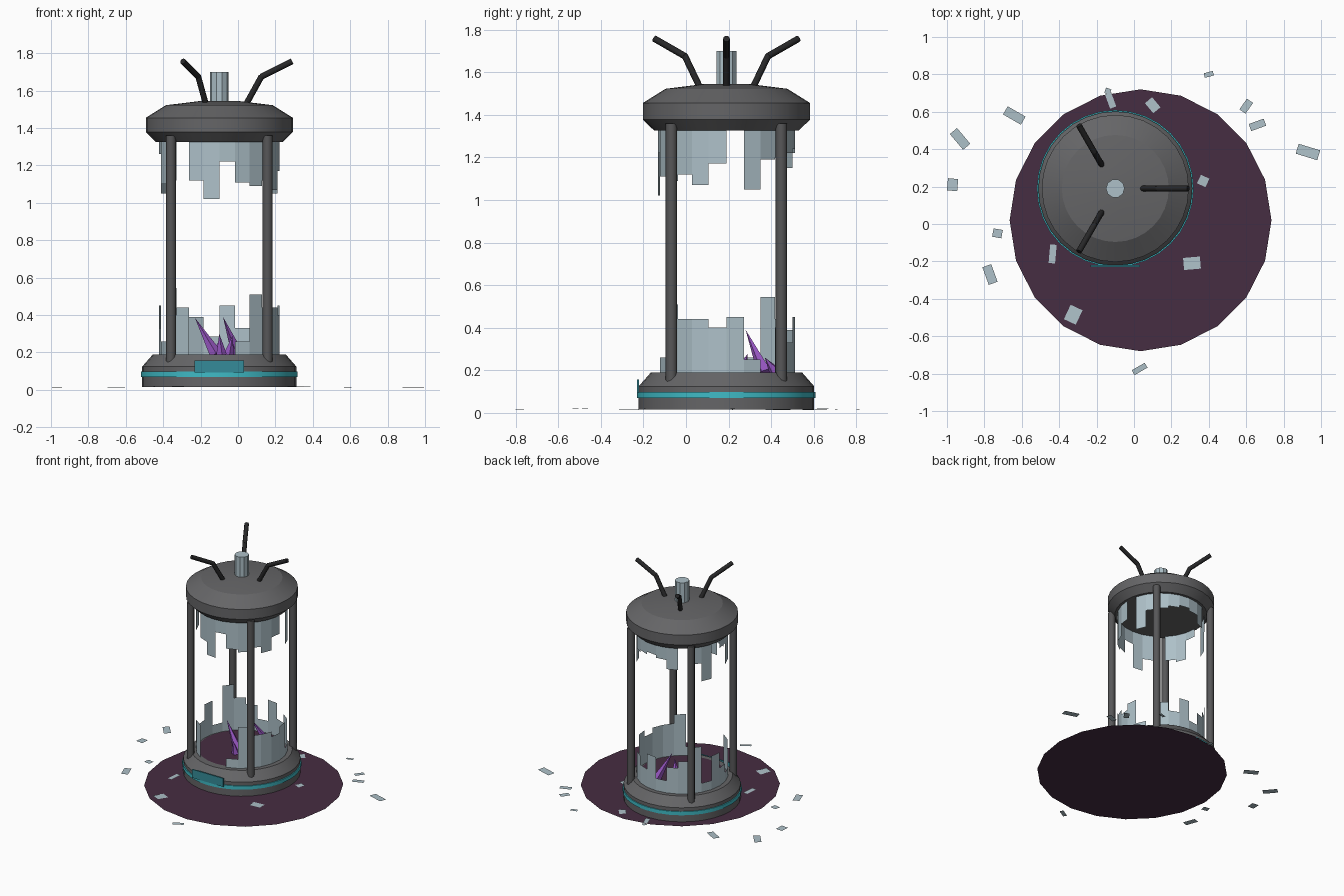
import bpy, bmesh, math, random
from mathutils import Vector, Matrix

if "Cube" in bpy.data.objects:
    bpy.data.objects.remove(bpy.data.objects["Cube"])

random.seed(4)
CX, CY = -0.10, 0.19      # axis of the tank


def material(name, r, g, b):
    m = bpy.data.materials.new(name)
    m.diffuse_color = (r, g, b, 1)
    m.use_nodes = True
    m.node_tree.nodes["Principled BSDF"].inputs["Base Color"].default_value = m.diffuse_color
    return m


GREY = material("grey metal", 0.13, 0.13, 0.135)
POST = material("post metal", 0.095, 0.095, 0.098)
BLACK = material("black hose", 0.02, 0.02, 0.021)
GLASS = material("pale glass", 0.42, 0.53, 0.58)
TEAL = material("teal glow", 0.05, 0.50, 0.57)
PANEL = material("panel teal", 0.035, 0.26, 0.32)
STAIN = material("dark purple", 0.062, 0.026, 0.054)
CRYSTAL = material("violet crystal", 0.30, 0.09, 0.52)


def finish(name, bm, mat, smooth=None):
    me = bpy.data.meshes.new(name)
    bm.to_mesh(me)
    bm.free()
    me.materials.append(mat)
    ob = bpy.data.objects.new(name, me)
    bpy.context.collection.objects.link(ob)
    if smooth:
        bpy.ops.object.select_all(action='DESELECT')
        ob.select_set(True)
        bpy.context.view_layer.objects.active = ob
        bpy.ops.object.shade_smooth_by_angle(angle=math.radians(smooth))
    return ob


def lathe(name, profile, mat, sides=32, center=(CX, CY), smooth=20, caps=True):
    """Turn (radius, z) points around a vertical axis."""
    bm = bmesh.new()
    rings = []
    for r, z in profile:
        rings.append([bm.verts.new((center[0] + r * math.cos(math.tau * i / sides),
                                    center[1] + r * math.sin(math.tau * i / sides), z))
                      for i in range(sides)])
    for a, b in zip(rings, rings[1:]):
        for i in range(sides):
            j = (i + 1) % sides
            bm.faces.new((a[i], a[j], b[j], b[i]))
    if caps:
        if len(rings) > 1:
            bm.faces.new(rings[0][::-1])
        bm.faces.new(rings[-1])
    return finish(name, bm, mat, smooth)


def rod(bm, p, q, r1, r2, sides=8):
    """Add a straight tapered rod from p to q."""
    p, q = Vector(p), Vector(q)
    d = q - p
    mtx = Matrix.Translation((p + q) / 2) @ d.to_track_quat('Z', 'Y').to_matrix().to_4x4()
    bmesh.ops.create_cone(bm, cap_ends=True, segments=sides, radius1=r1, radius2=r2,
                          depth=d.length, matrix=mtx)


def polar(r, deg, z):
    a = math.radians(deg)
    return (CX + r * math.cos(a), CY + r * math.sin(a), z)


# Stain on the ground and the floor inside the tank
lathe("ground_stain", [(0.70, 0.015)], STAIN, 20, (0.035, 0.02), None)
lathe("tank_floor", [(0.31, 0.194)], STAIN, 24, smooth=None)

# Base, glowing ring, lid and the stub on the lid
lathe("base", [(0.412, 0.016), (0.412, 0.125), (0.355, 0.19)], GREY)
lathe("glow_ring", [(0.411, 0.07), (0.419, 0.07), (0.419, 0.098), (0.411, 0.098)],
      TEAL, caps=False)
lathe("lid", [(0.34, 1.326), (0.393, 1.378), (0.393, 1.455), (0.286, 1.522), (0.10, 1.545)], GREY)
lathe("lid_stub", [(0.05, 1.53), (0.05, 1.70)], GLASS, 10, smooth=None)

# Control panel on the front of the base
bm = bmesh.new()
bmesh.ops.create_cube(bm, size=1, matrix=Matrix.Translation((-0.10, -0.225, 0.125))
                      @ Matrix.Diagonal((0.265, 0.009, 0.065, 1)))
finish("control_panel", bm, PANEL)

# Four posts
bm = bmesh.new()
for k in range(4):
    rod(bm, polar(0.365, 45 + 90 * k, 0.14), polar(0.365, 45 + 90 * k, 1.36), 0.027, 0.027)
finish("posts", bm, POST, 50)

# Three bent hoses on the lid
bm = bmesh.new()
for deg in (0, 120, 240):
    foot, bend, tip = (polar(r, deg, z) for r, z in ((0.145, 1.53), (0.225, 1.675), (0.39, 1.757)))
    rod(bm, foot, bend, 0.016, 0.016)
    rod(bm, bend, tip, 0.016, 0.016)
    bmesh.ops.create_icosphere(bm, subdivisions=1, radius=0.0165, matrix=Matrix.Translation(bend))
finish("hoses", bm, BLACK, 50)


# Broken glass wall: 24 strips of uneven length, 0 where a strip is missing
def glass_wall(name, root, ends):
    bm = bmesh.new()
    for k, end in enumerate(ends):
        if end:
            lo, hi = min(root, end), max(root, end)
            bm.faces.new([bm.verts.new(polar(0.322, d, z)) for d, z in
                          ((15 * k, lo), (15 * k + 15, lo), (15 * k + 15, hi), (15 * k, hi))])
    finish(name, bm, GLASS)


glass_wall("lower_glass", 0.18,
           [.45, .25, 0, .40, .33, .45, .285, .39, .44, .545, .26, .45,
            .33, .26, .40, .44, 0, 0, 0, .26, .51, .44, .44, .40])
glass_wall("upper_glass", 1.335,
           [0, 1.05, 1.19, 1.2, 1.22, 1.24, 1.22, 1.15, 0, 1.19, 1.05, 0,
            1.26, 1.1, 1.12, 0, 1.12, 1.02, 1.22, 1.11, 1.09, 1.12, 1.07, 1.17])

# Crystals growing from the tank floor
bm = bmesh.new()
for base, tip, r in (((-.12, .17, .19), (-.23, .19, .385), .035),
                     ((0, .37, .19), (-.08, .28, .39), .035),
                     ((.06, .42, .19), (.09, .37, .26), .03),
                     ((-.09, .10, .19), (-.10, .08, .30), .03),
                     ((-.05, .20, .19), (-.03, .18, .29), .03),
                     ((-.12, .26, .19), (-.09, .29, .28), .03)):
    rod(bm, base, tip, r, 0, 5)
finish("crystals", bm, CRYSTAL)

# Glass fragments on the ground: x, y, length, width, turn
bm = bmesh.new()
for x, y, l, w, deg in ((.40, .80, .05, .025, 15), (.60, .63, .07, .04, 55),
                        (.66, .53, .085, .04, 20), (.93, .385, .12, .055, -17),
                        (.10, .635, .07, .05, -50), (-.125, .66, .08, .035, -70),
                        (-.14, .71, .03, .03, -20), (-.64, .58, .11, .05, -30),
                        (-.93, .455, .11, .05, -50), (-.97, .21, .055, .065, -5),
                        (-.73, -.05, .05, .045, -10), (-.77, -.27, .10, .05, -70),
                        (-.435, -.16, .10, .035, 85), (-.325, -.485, .07, .085, -25),
                        (.31, -.21, .09, .065, 5), (.37, .23, .05, .05, -25),
                        (.03, -.775, .08, .03, 30)):
    on_stain = math.hypot(x - .035, y - .02) < 0.70
    tilt = Matrix.Rotation(random.uniform(-.06, .06), 4, 'X')
    bmesh.ops.create_grid(bm, x_segments=1, y_segments=1, size=0.5,
                          matrix=Matrix.Translation((x, y, 0.02 if on_stain else 0.015))
                          @ Matrix.Rotation(math.radians(deg), 4, 'Z') @ tilt
                          @ Matrix.Diagonal((l, w, 1, 1)))
finish("glass_fragments", bm, GLASS)
